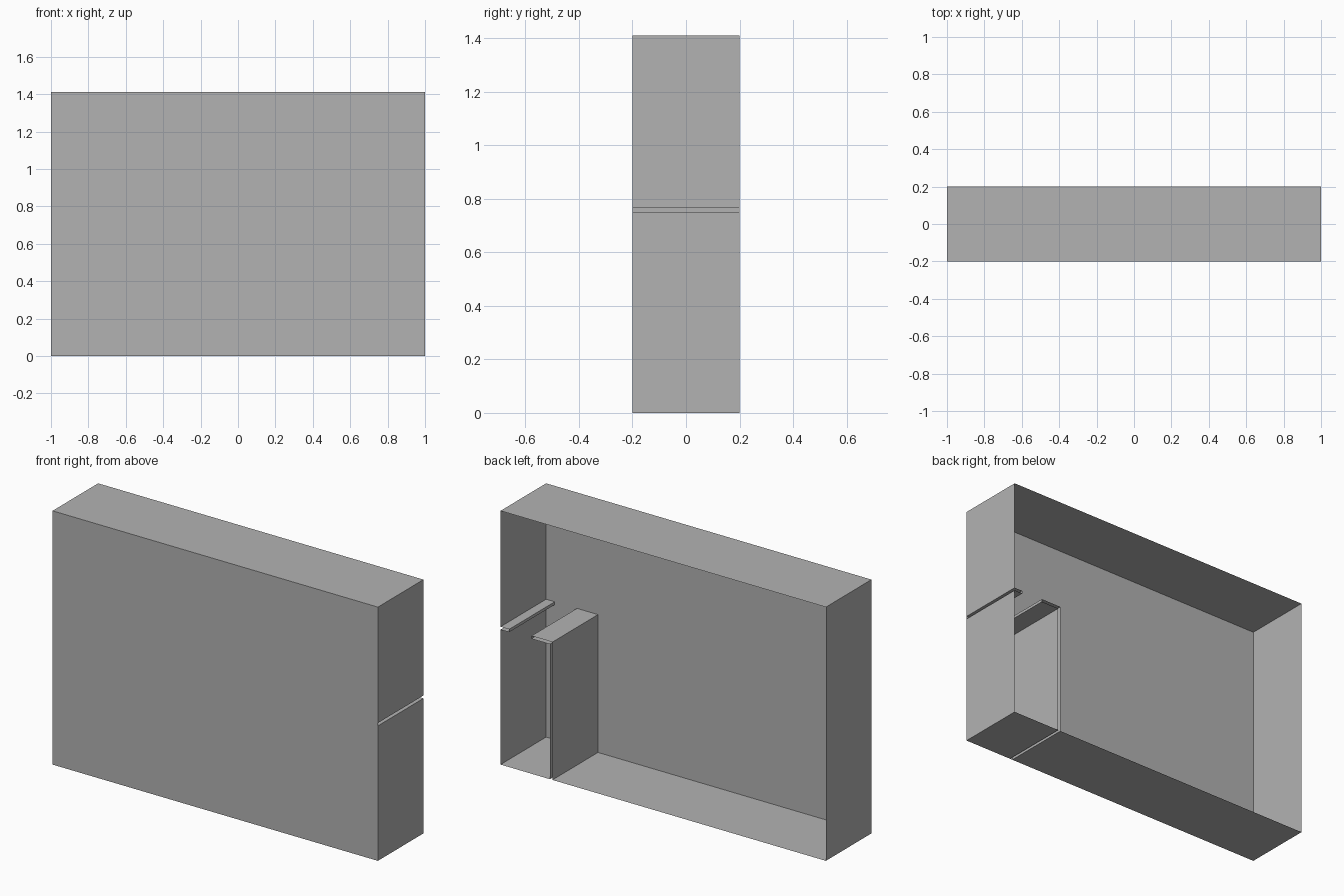
import bpy
import bmesh

cube = bpy.data.objects.get("Cube")
if cube:
    bpy.data.objects.remove(cube, do_unlink=True)

# Overall size
HALF_W, HALF_D, HEIGHT = 1.0, 0.2, 1.41
LOW, HIGH = 0.75, 0.766            # underside and top of the ledges
INNER, OUTER = 0.697, 0.681        # two faces of the partition

grey = bpy.data.materials.new("plain grey")
grey.use_nodes = True
colour = (0.448, 0.448, 0.448, 1)
grey.diffuse_color = colour
grey.node_tree.nodes["Principled BSDF"].inputs["Base Color"].default_value = colour


def finish(name, bm):
    mesh = bpy.data.meshes.new(name)
    bm.to_mesh(mesh)
    bm.free()
    mesh.materials.append(grey)
    obj = bpy.data.objects.new(name, mesh)
    bpy.context.collection.objects.link(obj)
    return obj


def sheet(name, path):
    """Thin wall: an open x-z path swept from front to back."""
    bm = bmesh.new()
    front = [bm.verts.new((x, -HALF_D, z)) for x, z in path]
    back = [bm.verts.new((x, HALF_D, z)) for x, z in path]
    for i in range(len(path) - 1):
        bm.faces.new((front[i], front[i + 1], back[i + 1], back[i]))
    return finish(name, bm)


# Side wall and floor of the large room, with the ceiling
sheet("room_shell", [(OUTER, 0), (-HALF_W, 0), (-HALF_W, HEIGHT),
                     (HALF_W, HEIGHT), (HALF_W, HIGH)])

# Hollow ledge folded in from the outer wall, leaving a slot outside
sheet("wall_ledge", [(HALF_W, HIGH), (0.947, HIGH), (0.947, LOW), (HALF_W, LOW)])

# Outer wall and floor of the small compartment
sheet("compartment_shell", [(HALF_W, LOW), (HALF_W, 0), (INNER, 0)])

# Hollow partition with a ledge reaching over the compartment
sheet("partition", [(INNER, 0), (INNER, LOW), (0.81, LOW),
                    (0.81, HIGH), (OUTER, HIGH), (OUTER, 0)])

# Flat front sheet; the back stays open
bm = bmesh.new()
corners = [(-HALF_W, 0), (HALF_W, 0), (HALF_W, HEIGHT), (-HALF_W, HEIGHT)]
bm.faces.new([bm.verts.new((x, -HALF_D, z)) for x, z in corners])
finish("front_panel", bm)
